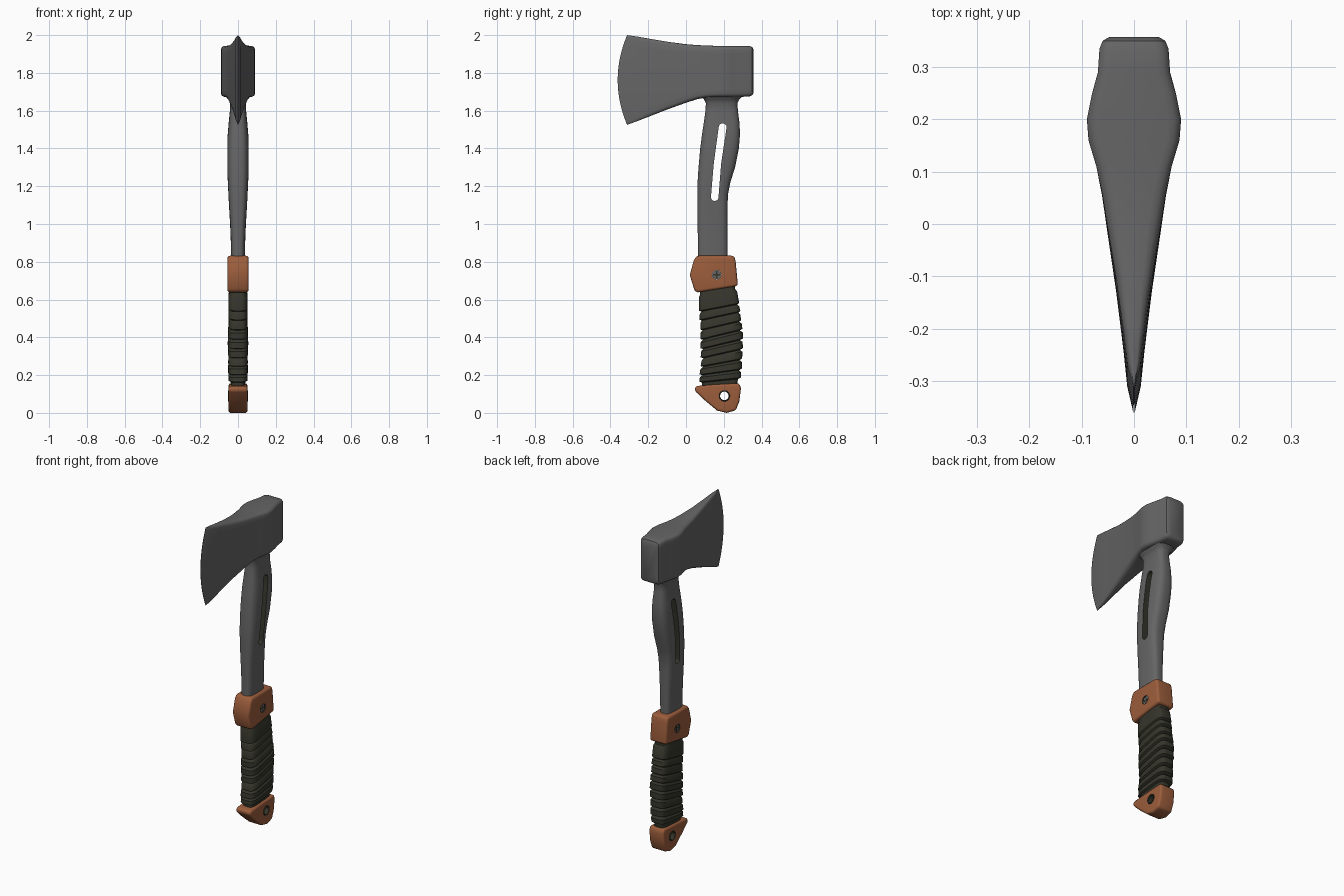
import bpy, bmesh, math, random
from mathutils import Matrix

random.seed(4)
if "Cube" in bpy.data.objects:
    bpy.data.objects.remove(bpy.data.objects["Cube"], do_unlink=True)


def material(name, rgb):
    m = bpy.data.materials.new(name)
    m.use_nodes = True
    m.diffuse_color = (*rgb, 1)
    m.node_tree.nodes["Principled BSDF"].inputs["Base Color"].default_value = (*rgb, 1)
    return m


steel = material("dark steel", (0.13, 0.13, 0.13))
orange = material("burnt orange", (0.33, 0.11, 0.045))
olive = material("dark olive", (0.036, 0.036, 0.025))


def make(name, bm, *mats, index=0):
    bmesh.ops.recalc_face_normals(bm, faces=bm.faces)
    for f in bm.faces:
        f.material_index = index
    mesh = bpy.data.meshes.new(name)
    bm.to_mesh(mesh)
    bm.free()
    for m in mats:
        mesh.materials.append(m)
    ob = bpy.data.objects.new(name, mesh)
    bpy.context.collection.objects.link(ob)
    return ob


def activate(ob):
    for o in bpy.context.selected_objects:
        o.select_set(False)
    ob.select_set(True)
    bpy.context.view_layer.objects.active = ob


def smooth(ob, angle=40):
    activate(ob)
    bpy.ops.object.shade_smooth_by_angle(angle=math.radians(angle))


def loft(name, rings, *mats):
    bm = bmesh.new()
    rows = [[bm.verts.new(p) for p in ring] for ring in rings]
    n = len(rows[0])
    for a, b in zip(rows, rows[1:]):
        for i in range(n):
            j = (i + 1) % n
            bm.faces.new((a[i], a[j], b[j], b[i]))
    bm.faces.new(rows[0])
    bm.faces.new(rows[-1])
    return make(name, bm, *mats)


def prism(name, outline, half, *mats, index=0):
    """Extrude a (y, z) outline to both sides of x = 0."""
    bm = bmesh.new()
    f = bm.faces.new([bm.verts.new((-half, y, z)) for y, z in outline])
    geom = bmesh.ops.extrude_face_region(bm, geom=[f])["geom"]
    bmesh.ops.translate(bm, vec=(2 * half, 0, 0),
                        verts=[v for v in geom if isinstance(v, bmesh.types.BMVert)])
    return make(name, bm, *mats, index=index)


def arc(y, z, r, start, end, n):
    return [(y + r * math.cos(math.radians(start + (end - start) * i / n)),
             z + r * math.sin(math.radians(start + (end - start) * i / n)))
            for i in range(n + 1)]


def bevel(ob, width):
    activate(ob)
    m = ob.modifiers.new("round", "BEVEL")
    m.width, m.segments, m.limit_method = width, 4, "ANGLE"
    m.angle_limit = math.radians(40)
    bpy.ops.object.modifier_apply(modifier=m.name)


def cut(ob, cutter):
    activate(ob)
    cutter.hide_render = True
    m = ob.modifiers.new("cut", "BOOLEAN")
    m.object, m.operation, m.solver = cutter, "DIFFERENCE", "EXACT"
    bpy.ops.object.modifier_apply(modifier=m.name)
    bpy.data.objects.remove(cutter, do_unlink=True)


def interp(table, x):
    """Linear lookup in rows sorted by their first value."""
    for a, b in zip(table, table[1:]):
        if x <= b[0]:
            t = max(0, (x - a[0]) / (b[0] - a[0]))
            return [p + (q - p) * t for p, q in zip(a[1:], b[1:])]
    return list(table[-1][1:])


def oval(z, y0, y1, w, power, tilt=0.0, n=32):
    """Squarish oval ring across the handle, optionally tilted."""
    ring = []
    for i in range(n):
        a = 2 * math.pi * (i + 0.5) / n
        c, s = math.cos(a), math.sin(a)
        u = math.copysign(abs(c) ** (2 / power), c)
        v = math.copysign(abs(s) ** (2 / power), s) * (y1 - y0) / 2
        ring.append((u * w, (y0 + y1) / 2 + v, z + tilt * v))
    return ring


# Axe head: rounded rectangles swept from cutting edge to poll
def head_ring(y, z0, z1, w, bow):
    rx, rz = min(0.024, w * 0.5), 0.018
    corner = [math.radians(a) for a in (0, 30, 60, 90)]
    side = [(w, z0 + rz + (z1 - z0 - 2 * rz) * k / 10) for k in range(1, 10)]
    right = [(w - rx + rx * math.cos(a), z0 + rz - rz * math.sin(a)) for a in corner[::-1]]
    right += side
    right += [(w - rx + rx * math.cos(a), z1 - rz + rz * math.sin(a)) for a in corner]
    ring = right + [(-x, z) for x, z in right[::-1]]
    mid, half = (z0 + z1) / 2, (z1 - z0) / 2
    return [(x, y - bow * (1 - ((z - mid) / half) ** 2), z) for x, z in ring]


head = [  # y, bottom, top, half width, edge bow
    (-0.312, 1.525, 2.0, 0.001, 0.05), (-0.262, 1.543, 1.993, 0.013, 0.048),
    (-0.2, 1.567, 1.982, 0.02, 0.043), (-0.1, 1.606, 1.965, 0.034, 0.03),
    (0, 1.642, 1.952, 0.051, 0.015), (0.06, 1.661, 1.947, 0.061, 0.006),
    (0.11, 1.67, 1.945, 0.072, 0), (0.16, 1.672, 1.943, 0.087, 0),
    (0.2, 1.672, 1.943, 0.09, 0), (0.25, 1.672, 1.943, 0.08, 0),
    (0.29, 1.673, 1.943, 0.069, 0), (0.335, 1.675, 1.942, 0.066, 0),
    (0.35, 1.682, 1.937, 0.06, 0), (0.357, 1.692, 1.925, 0.048, 0)]
smooth(loft("axe_head", [head_ring(*r) for r in head], steel), 35)

# Steel shaft with flared neck and a long slot
shaft_table = [  # z, front y, back y, half width
    (0.78, 0.065, 0.22, 0.036), (0.9, 0.063, 0.22, 0.038), (1.0, 0.061, 0.22, 0.042),
    (1.1, 0.06, 0.22, 0.048), (1.16, 0.06, 0.223, 0.051), (1.22, 0.061, 0.235, 0.054),
    (1.3, 0.066, 0.26, 0.057), (1.4, 0.075, 0.28, 0.057), (1.47, 0.084, 0.286, 0.055),
    (1.53, 0.093, 0.284, 0.05), (1.6, 0.103, 0.275, 0.043), (1.64, 0.105, 0.272, 0.043),
    (1.66, 0.095, 0.282, 0.052), (1.675, 0.08, 0.298, 0.066), (1.7, 0.07, 0.3, 0.068)]
shaft = loft("shaft", [oval(*r, 3.2) for r in shaft_table], steel, olive)
slot = (arc(0.152, 1.142, 0.02, 180, 360, 8) + [(0.186, 1.32)]
        + arc(0.194, 1.512, 0.021, 0, 180, 8) + [(0.147, 1.32)])
cut(shaft, prism("slot_cutter", slot, 0.2, steel, olive, index=1))
smooth(shaft)

# Wrapped grip: tilted bands separated by grooves
grip_table = [  # z, front y, back y, half width, tilt
    (0.1, 0.07, 0.28, 0.044, 0.05), (0.2, 0.072, 0.293, 0.051, 0.12),
    (0.3, 0.08, 0.3, 0.052, 0.22), (0.4, 0.077, 0.3, 0.053, 0.25),
    (0.5, 0.07, 0.293, 0.053, 0.22), (0.66, 0.062, 0.27, 0.054, 0.15)]
seams = [0.17, 0.213, 0.262, 0.312, 0.362, 0.412, 0.46, 0.51, 0.555, 0.64]


def grip_ring(z, inset):
    y0, y1, w, tilt = interp(grip_table, z)
    return oval(z, y0 + inset, y1 - inset, w - inset * 0.7, 4, tilt)


rings = [grip_ring(0.12, 0.014)]
for low, high in zip(seams, seams[1:]):
    loose = random.uniform(-0.003, 0.004)
    rings += [grip_ring(low, 0.014), grip_ring(low + 0.006, loose),
              grip_ring(high - 0.012, loose + 0.002)]
rings += [grip_ring(0.64, 0.012), grip_ring(0.7, 0.012)]
smooth(loft("wrapped_grip", rings, olive), 35)

# Orange collar with a recessed screw on both sides
collar_outline = [(0.058, 0.832), (0.255, 0.832), (0.263, 0.8), (0.275, 0.672),
                  (0.2, 0.66), (0.062, 0.638), (0.046, 0.645), (0.02, 0.73), (0.042, 0.81)]
collar = prism("collar", collar_outline, 0.056, orange, olive)
bevel(collar, 0.014)
SCREW = (0.162, 0.732)
cut(collar, prism("screw_cutter", arc(*SCREW, 0.025, 0, 345, 23), 0.2, orange, olive, index=1))
smooth(collar)
smooth(prism("screw", arc(*SCREW, 0.0245, 0, 345, 23), 0.05, steel))
for name, dy, dz in (("screw_slot_upright", 0.004, 0.019), ("screw_slot_level", 0.019, 0.004)):
    y, z = SCREW
    prism(name, [(y - dy, z - dz), (y + dy, z - dz), (y + dy, z + dz), (y - dy, z + dz)],
          0.0508, olive)

# Orange pommel with a lanyard hole
pommel_outline = [(0.052, 0.142), (0.15, 0.15), (0.282, 0.157), (0.291, 0.13), (0.282, 0.06),
                  (0.264, 0.014), (0.215, 0.0), (0.165, 0.012), (0.1, 0.066), (0.045, 0.118)]
pommel = prism("pommel", pommel_outline, 0.05, orange, olive)
bevel(pommel, 0.02)
HOLE = (0.203, 0.09)
cut(pommel, prism("hole_cutter", arc(*HOLE, 0.026, 0, 345, 23), 0.2, orange, olive, index=1))
smooth(pommel)

# Dark rims around the lanyard hole
for side, x in (("left", 0.05), ("right", -0.05)):
    bpy.ops.mesh.primitive_torus_add(
        major_radius=0.026, minor_radius=0.0035, major_segments=28, minor_segments=8,
        location=(x, *HOLE), rotation=(0, math.pi / 2, 0))
    rim = bpy.context.object
    rim.name = side + "_hole_rim"
    rim.data.materials.append(olive)
    smooth(rim)
